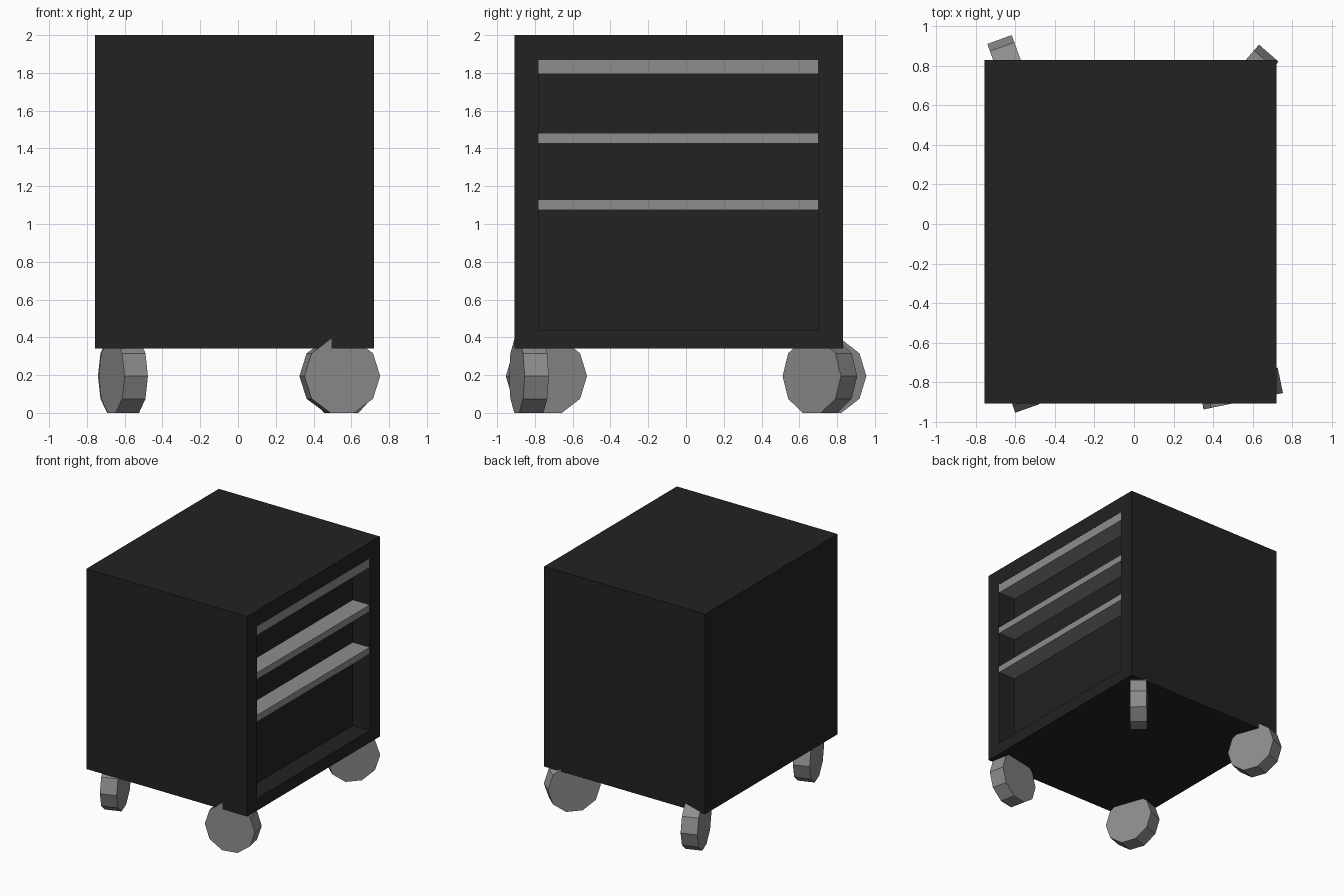
import bpy, bmesh, math

if "Cube" in bpy.data.objects:
    bpy.data.objects.remove(bpy.data.objects["Cube"])


def material(name, rgb):
    m = bpy.data.materials.new(name)
    m.diffuse_color = (*rgb, 1.0)
    m.use_nodes = True
    m.node_tree.nodes["Principled BSDF"].inputs["Base Color"].default_value = m.diffuse_color
    return m


BLACK = material("black_shell", (0.016, 0.016, 0.016))
GREY = material("mid_grey", (0.27, 0.27, 0.275))


def finish(name, bm, mat):
    bmesh.ops.recalc_face_normals(bm, faces=bm.faces)
    mesh = bpy.data.meshes.new(name)
    bm.to_mesh(mesh)
    bm.free()
    mesh.materials.append(mat)
    ob = bpy.data.objects.new(name, mesh)
    bpy.context.collection.objects.link(ob)
    return ob


def box_bm(x0, x1, y0, y1, z0, z1):
    bm = bmesh.new()
    bmesh.ops.create_cube(bm, size=1)
    for v in bm.verts:
        v.co = (x1 if v.co.x > 0 else x0,
                y1 if v.co.y > 0 else y0,
                z1 if v.co.z > 0 else z0)
    return bm


# Cabinet and opening dimensions
FRONT_X, BACK_X = 0.72, 0.563
OPEN_Y = (-0.78, 0.70)
OPEN_Z = (0.44, 1.868)

# Cabinet: box with a framed recess in the +x side
bm = box_bm(-0.757, FRONT_X, -0.908, 0.83, 0.34, 2.0)
side = max(bm.faces, key=lambda f: f.calc_center_median().x)
bmesh.ops.inset_individual(bm, faces=[side], thickness=0.1)
for v in side.verts:
    v.co = (FRONT_X, OPEN_Y[v.co.y > 0], OPEN_Z[v.co.z > 1.1])
back = bmesh.ops.extrude_discrete_faces(bm, faces=[side])["faces"][0]
for v in back.verts:
    v.co.x = BACK_X
finish("cabinet", bm, BLACK)

# Shelves across the recess
for i, (z0, z1) in enumerate([(1.793, 1.867), (1.427, 1.482), (1.075, 1.13)]):
    finish(f"shelf_{i + 1}",
           box_bm(BACK_X, FRONT_X - 0.001, *OPEN_Y, z0, z1), GREY)

# Ten-sided caster wheels, each swivelled differently
R, T, N = 0.205, 0.131, 10


def wheel(name, x, y, swivel):
    bm = bmesh.new()
    rings = []
    for s in (-T / 2, T / 2):
        rings.append([bm.verts.new((s, R * math.cos(math.tau * k / N),
                                    R * math.sin(math.tau * k / N)))
                      for k in range(N)])
    for ring in rings:
        bm.faces.new(ring)
    for k in range(N):
        j = (k + 1) % N
        bm.faces.new((rings[0][k], rings[0][j], rings[1][j], rings[1][k]))
    ob = finish(name, bm, GREY)
    ob.location = (x, y, R * math.sin(math.radians(72)))
    ob.rotation_euler.z = math.radians(swivel)


wheel("front_left_wheel", -0.607, -0.739, 19.5)
wheel("back_left_wheel", -0.61, 0.74, 20)
wheel("front_right_wheel", 0.539, -0.832, 101.7)
wheel("back_right_wheel", 0.547, 0.709, -41)
